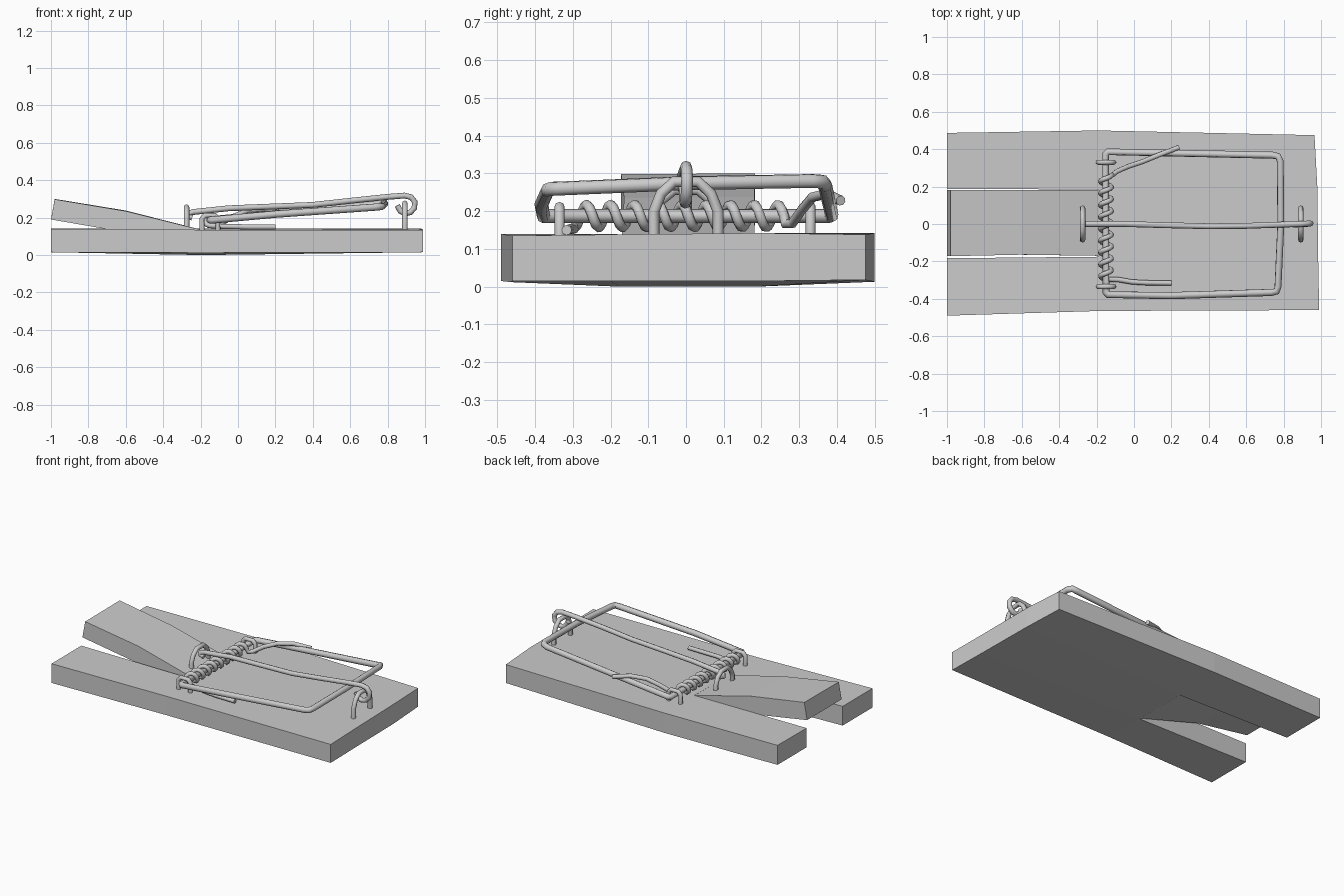
import bpy, bmesh
from math import sin, cos, pi, radians

if "Cube" in bpy.data.objects:
    bpy.data.objects.remove(bpy.data.objects["Cube"])


def slab(name, rows, cells):
    """rows: lists of (x, y, bottom z, top z[, top x]); cells: (row, column) quads to fill."""
    bm = bmesh.new()
    low = [[bm.verts.new((p[0], p[1], p[2])) for p in r] for r in rows]
    top = [[bm.verts.new((p[4] if len(p) > 4 else p[0], p[1], p[3])) for p in r] for r in rows]
    sides = {}
    for i, j in cells:
        ring = [(i, j), (i + 1, j), (i + 1, j + 1), (i, j + 1)]
        bm.faces.new([top[a][b] for a, b in ring])
        bm.faces.new([low[a][b] for a, b in reversed(ring)])
        for k in range(4):
            e = (ring[k], ring[(k + 1) % 4])
            if (e[1], e[0]) in sides:
                del sides[(e[1], e[0])]
            else:
                sides[e] = True
    for (a, b) in sides:
        bm.faces.new([low[a[0]][a[1]], low[b[0]][b[1]], top[b[0]][b[1]], top[a[0]][a[1]]])
    bmesh.ops.recalc_face_normals(bm, faces=bm.faces)
    me = bpy.data.meshes.new(name)
    bm.to_mesh(me)
    bm.free()
    ob = bpy.data.objects.new(name, me)
    bpy.context.collection.objects.link(ob)
    return ob


def wire(name, pts, radius, closed=False):
    """Round eight-sided wire along a list of points."""
    cu = bpy.data.curves.new(name, 'CURVE')
    cu.dimensions = '3D'
    cu.bevel_depth = radius
    cu.bevel_resolution = 2
    cu.use_fill_caps = True
    sp = cu.splines.new('POLY')
    sp.points.add(len(pts) - 1)
    for p, co in zip(sp.points, pts):
        p.co = (*co, 1)
    sp.use_cyclic_u = closed
    ob = bpy.data.objects.new(name, cu)
    bpy.context.collection.objects.link(ob)
    bpy.ops.object.select_all(action='DESELECT')
    ob.select_set(True)
    bpy.context.view_layer.objects.active = ob
    bpy.ops.object.convert(target='MESH')
    bpy.ops.object.shade_smooth_by_angle(angle=radians(50))
    return bpy.context.view_layer.objects.active


# wooden board with a slot at the left end
board_rows = [
    [(-1, .487, .015, .142), (-1, .187, .015, .14), (-1, -.183, .015, .14), (-1, -.49, .015, .14)],
    [(-.19, .5, .013, .142), (-.19, .185, 0, .135), (-.19, -.175, 0, .132), (-.19, -.465, .012, .135)],
    [(.965, .475, .018, .138), (.98, .2, .015, .142), (.985, -.2, .015, .138), (.99, -.46, .015, .135)],
]
slab("board", board_rows, [(0, 0), (0, 2), (1, 0), (1, 1), (1, 2)])

# raised wooden tongue in the slot
tongue_rows = [
    [(-1, .183, .19, .30, -.98), (-1, -.172, .19, .298, -.98)],
    [(-.62, .181, .125, .238, -.6), (-.62, -.164, .125, .235, -.6)],
    [(-.19, .181, .002, .134), (-.19, -.17, .002, .133)],
]
slab("tongue", tongue_rows, [(0, 0), (1, 0)])

# striker frame, its left side serving as the axle
frame = [(-.15, .375, .187), (-.138, .386, .19), (.74, .368, .27), (.77, .362, .278),
         (.782, .335, .28), (.785, 0, .274), (.77, -.335, .26), (.762, -.36, .259),
         (.735, -.366, .256), (.2, -.383, .218), (-.138, -.378, .187), (-.15, -.365, .187)]
wire("striker_frame", frame, .019, closed=True)

# spring with its two arms
turns, steps = 8.75, 10
n = int(turns * steps)
coil = [(.2, -.316, .15), (.06, -.314, .15), (-.01, -.31, .152), (-.08, -.298, .153)]
for i in range(n + 1):
    t = 2 * pi * turns * i / n
    coil.append((-.15 - .03 * sin(t), -.295 + .555 * i / n, .187 - .03 * cos(t)))
coil += [(-.112, .264, .166), (-.09, .282, .168), (-.03, .308, .205), (.05, .335, .237),
         (.14, .372, .246), (.24, .41, .228)]
wire("spring", coil, .0135)

# small staples holding the axle
for y, side in ((.33, "back"), (-.335, "front")):
    pts = [(-.15 + dx, y, z) for dx, z in
           ((-.042, .12), (-.042, .195), (-.025, .212), (.025, .212), (.042, .195), (.042, .12))]
    wire("axle_staple_" + side, pts, .0135)

# large staples at both ends of the holding bar
for x, z, name in ((-.275, .257, "tongue_staple"), (.892, .278, "hook_staple")):
    h = z - .12
    pts = [(x, s * y, .12 + h * f) for s, y, f in
           ((-1, .085, 0), (-1, .085, .5), (-1, .066, .8), (-1, .032, 1),
            (1, .032, 1), (1, .066, .8), (1, .085, .5), (1, .085, 0))]
    wire(name, pts, .0145)

# holding bar with hooked ends
bar = [(-.245, 0, .2), (-.268, 0, .208), (-.268, 0, .222), (-.24, 0, .23), (-.05, 0, .25),
       (.15, -.006, .258), (.4, -.012, .268), (.6, -.01, .29), (.8, -.003, .311), (.89, 0, .318),
       (.925, .002, .31), (.945, .003, .285), (.943, .002, .252), (.922, 0, .228),
       (.893, -.002, .222), (.868, -.003, .235), (.852, -.004, .265)]
wire("holding_bar", bar, .0155)
